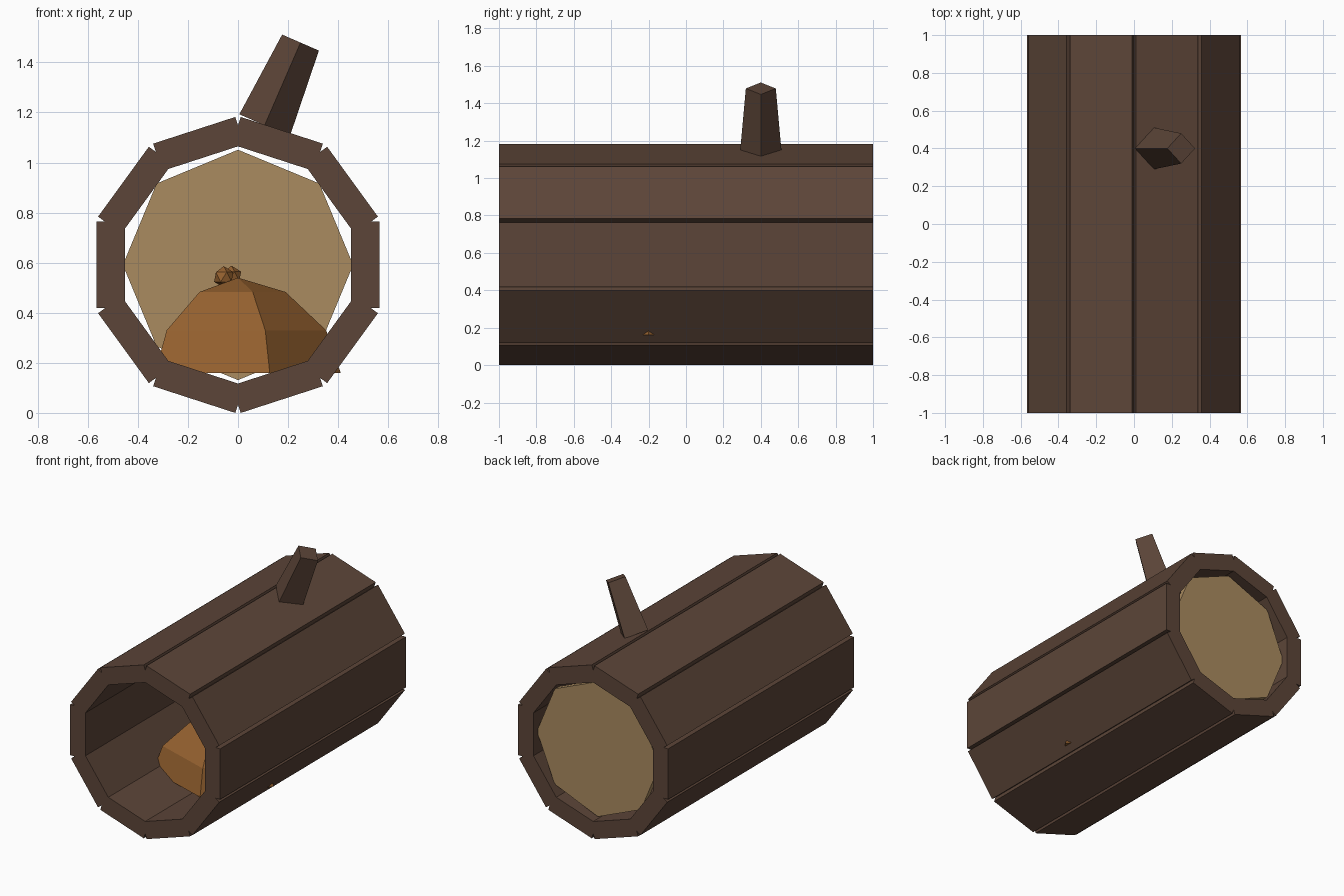
import bpy, bmesh, math
from mathutils import Matrix, Vector

if "Cube" in bpy.data.objects:
    bpy.data.objects.remove(bpy.data.objects["Cube"], do_unlink=True)


def material(name, hex_code):
    """Flat colour from an sRGB hex code, stored as linear values."""
    rgb = [int(hex_code[i:i + 2], 16) / 255 for i in (0, 2, 4)]
    lin = [c / 12.92 if c < 0.04045 else ((c + 0.055) / 1.055) ** 2.4 for c in rgb]
    mat = bpy.data.materials.new(name)
    mat.use_nodes = True
    mat.diffuse_color = (*lin, 1)
    mat.node_tree.nodes["Principled BSDF"].inputs["Base Color"].default_value = (*lin, 1)
    return mat


def finish(name, bm, mat):
    bmesh.ops.recalc_face_normals(bm, faces=bm.faces)
    mesh = bpy.data.meshes.new(name)
    bm.to_mesh(mesh)
    bm.free()
    mesh.materials.append(mat)
    obj = bpy.data.objects.new(name, mesh)
    bpy.context.collection.objects.link(obj)
    return obj


def prism(name, mat, sides, r1, r2, depth, matrix):
    bm = bmesh.new()
    bmesh.ops.create_cone(bm, cap_ends=True, segments=sides, radius1=r1,
                          radius2=r2, depth=depth, matrix=matrix)
    return finish(name, bm, mat)


bark = material("dark bark brown", "5C4538")
wood = material("pale cut wood", "AA8B60")
amber = material("amber brown", "95612F")

AXIS_Z = 0.591
PLANKS = 10

# Hollow log: a ring of bark planks running front to back
for i in range(PLANKS):
    bm = bmesh.new()
    turn = Matrix.Rotation(math.tau * i / PLANKS, 4, 'Y')
    place = Matrix.Translation((0, 0, AXIS_Z)) @ turn @ Matrix.Translation((0.508, 0, 0))
    bmesh.ops.create_cube(bm, size=1, matrix=place @ Matrix.Diagonal((0.115, 2, 0.345, 1)))
    finish(f"bark_plank_{i + 1}", bm, bark)

# Cut wood disc closing the back end
prism("back_disc", wood, 8, 0.46, 0.46, 0.04,
      Matrix.Translation((0, 0.93, AXIS_Z)) @ Matrix.Rotation(math.pi / 2, 4, 'X'))

# Leaning branch stub on top
prism("branch_stub", bark, 4, 0.11, 0.08, 0.36,
      Matrix.Translation((0.178, 0.4, 1.314)) @ Matrix.Rotation(0.41, 4, 'Y'))

# Five-sided faceted mound resting inside the log
bm = bmesh.new()
rings = []
for radius, z in ((0.41, 0.16), (0.352, 0.33), (0.19, 0.483)):
    rings.append([bm.verts.new((radius * math.cos(math.tau * k / 5),
                                radius * math.sin(math.tau * k / 5) - 0.2, z))
                  for k in range(5)])
tip = bm.verts.new((0, -0.2, 0.54))
bm.faces.new(rings[0])
for k in range(5):
    n = (k + 1) % 5
    for low, high in zip(rings, rings[1:]):
        bm.faces.new((low[k], low[n], high[n], high[k]))
    bm.faces.new((rings[-1][k], rings[-1][n], tip))
finish("inner_mound", bm, amber)

# Two small lumps by the top of the mound
for i, spot in enumerate(((-0.057, -0.18, 0.543), (-0.026, -0.12, 0.545))):
    bm = bmesh.new()
    bmesh.ops.create_icosphere(bm, subdivisions=1, radius=0.043,
                               matrix=Matrix.Translation(Vector(spot)))
    finish(f"small_lump_{i + 1}", bm, amber)
